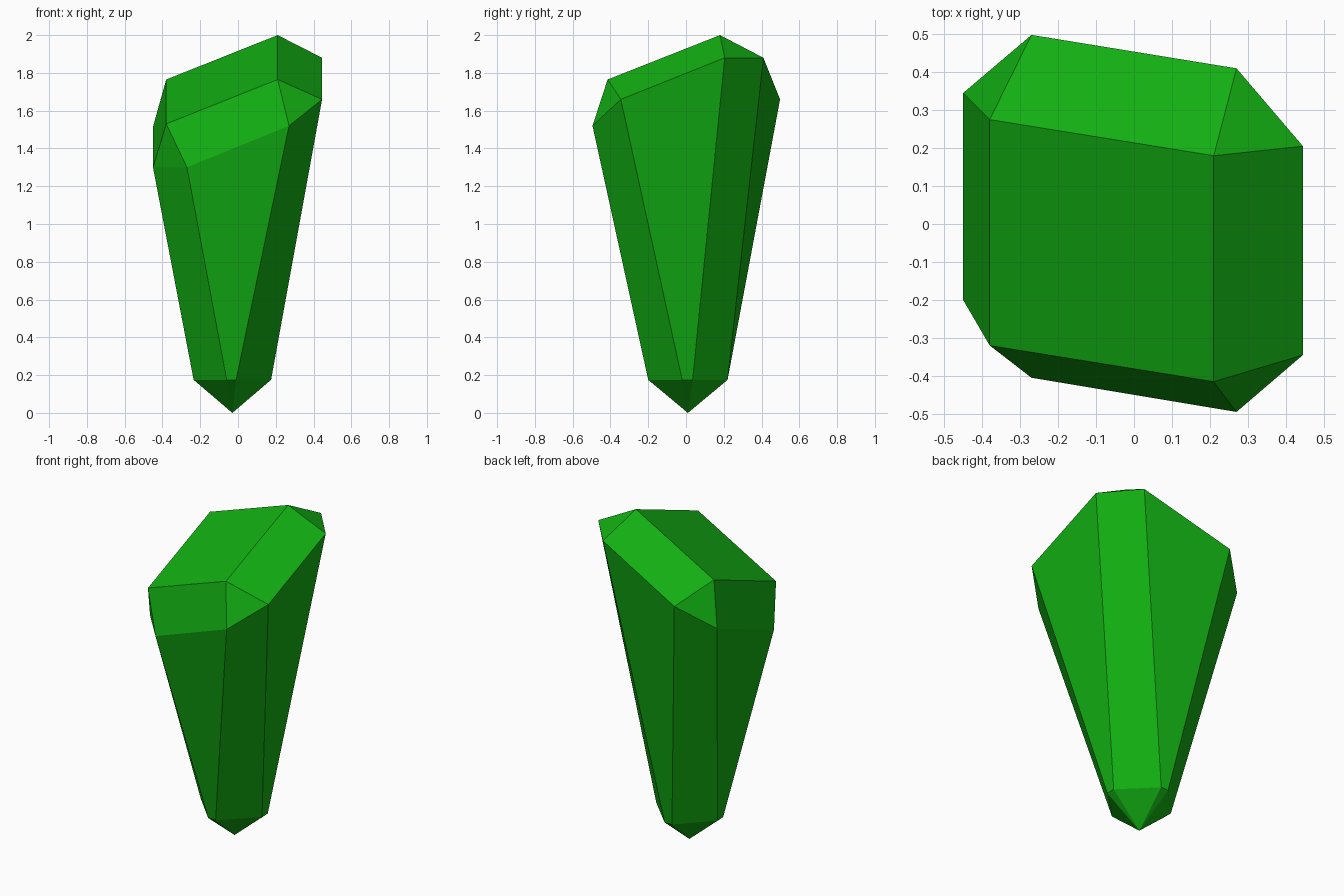
import bpy
import bmesh

cube = bpy.data.objects.get("Cube")
if cube:
    bpy.data.objects.remove(cube, do_unlink=True)

# Single green material
green = bpy.data.materials.new("crystal_green")
green.use_nodes = True
colour = (0.006, 0.42, 0.006, 1.0)
green.diffuse_color = colour
green.node_tree.nodes["Principled BSDF"].inputs["Base Color"].default_value = colour

bm = bmesh.new()


def ring(points):
    return [bm.verts.new(p) for p in points]


# Slanted crown corners, counter-clockwise from the right front
crown = ring([(0.21, -0.415, 1.765), (0.21, 0.18, 2.0),
              (-0.38, 0.275, 1.765), (-0.38, -0.32, 1.53)])

# Eight-sided shoulder: two points beside each crown corner
shoulder = ring([(0.27, -0.495, 1.52), (0.445, -0.345, 1.66),
                 (0.445, 0.205, 1.88), (0.27, 0.41, 1.88),
                 (-0.27, 0.498, 1.66), (-0.45, 0.345, 1.515),
                 (-0.45, -0.2, 1.30), (-0.27, -0.405, 1.30)])

# Narrow level ring above the tip, in the same order
base = ring([(x, y, 0.175) for x, y in (
    (-0.01, -0.2), (0.175, -0.02), (0.175, 0.035), (-0.01, 0.22),
    (-0.06, 0.22), (-0.235, 0.035), (-0.235, -0.02), (-0.06, -0.2))])
tip = bm.verts.new((-0.03, 0.01, 0.0))

# Crown: top facet, corner triangles and bevel facets
bm.faces.new(crown)
for i in range(4):
    a, b = shoulder[2 * i], shoulder[2 * i + 1]
    bm.faces.new((crown[i], a, b))
    bm.faces.new((crown[i], b, shoulder[(2 * i + 2) % 8], crown[(i + 1) % 4]))

# Tapering body and pointed bottom
for i in range(8):
    j = (i + 1) % 8
    bm.faces.new((base[i], base[j], shoulder[j], shoulder[i]))
    bm.faces.new((base[j], base[i], tip))

bmesh.ops.recalc_face_normals(bm, faces=bm.faces)
mesh = bpy.data.meshes.new("crystal")
bm.to_mesh(mesh)
bm.free()
mesh.materials.append(green)
crystal = bpy.data.objects.new("crystal", mesh)
bpy.context.collection.objects.link(crystal)
